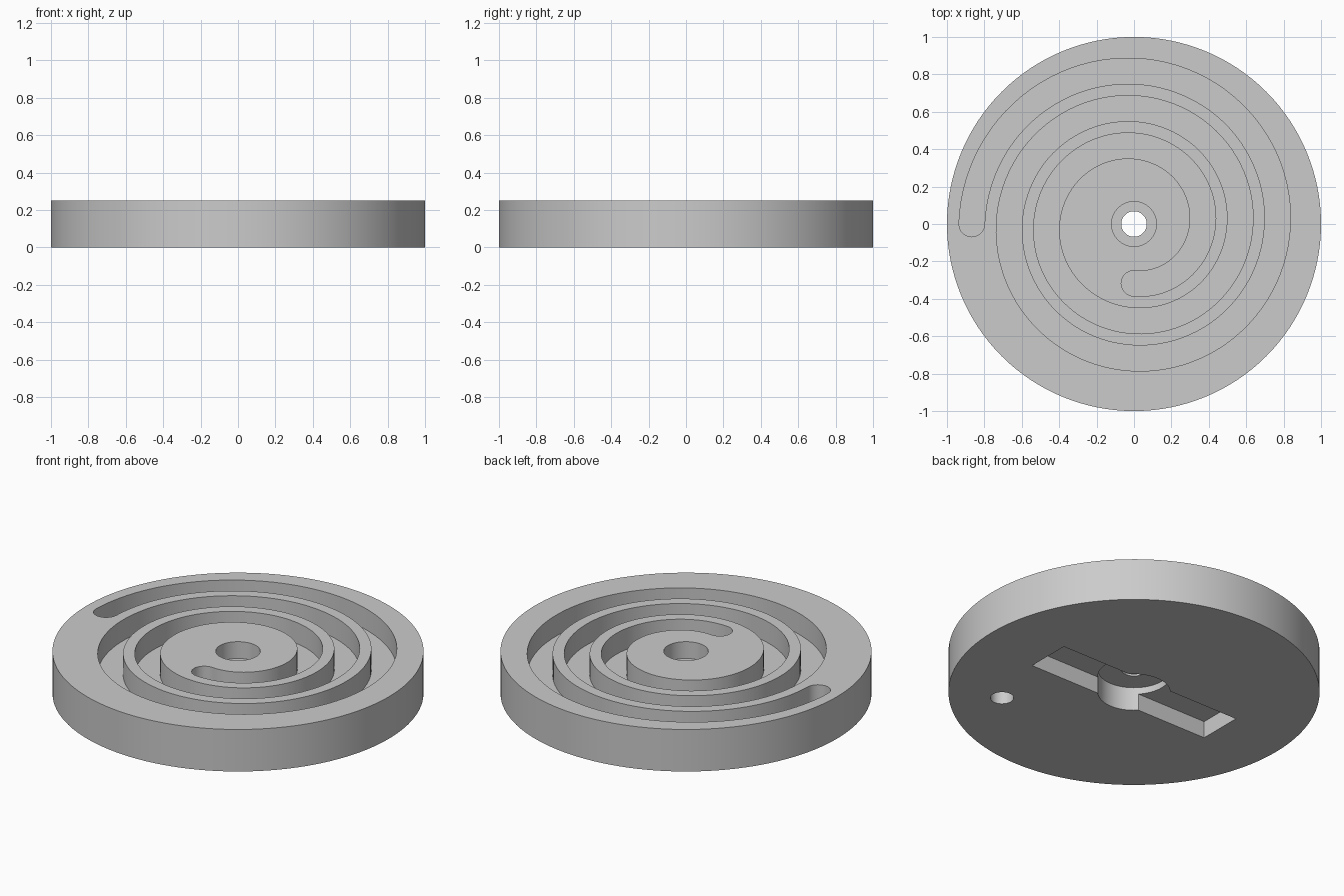
import bpy, bmesh, math

if "Cube" in bpy.data.objects:
    bpy.data.objects.remove(bpy.data.objects["Cube"], do_unlink=True)

HEIGHT = 0.25
TURN = 2 * math.pi

grey = bpy.data.materials.new("plain_grey")
grey.use_nodes = True
grey.diffuse_color = (0.6, 0.6, 0.6, 1)
grey.node_tree.nodes["Principled BSDF"].inputs["Base Color"].default_value = (0.6, 0.6, 0.6, 1)


def prism(name, outline, low, high):
    """Closed upright solid from a flat outline."""
    bm = bmesh.new()
    face = bm.faces.new([bm.verts.new((x, y, low)) for x, y in outline])
    extruded = bmesh.ops.extrude_face_region(bm, geom=[face])["geom"]
    tops = [v for v in extruded if isinstance(v, bmesh.types.BMVert)]
    bmesh.ops.translate(bm, verts=tops, vec=(0, 0, high - low))
    bmesh.ops.recalc_face_normals(bm, faces=bm.faces)
    mesh = bpy.data.meshes.new(name)
    bm.to_mesh(mesh)
    bm.free()
    mesh.materials.append(grey)
    obj = bpy.data.objects.new(name, mesh)
    bpy.context.collection.objects.link(obj)
    return obj


def circle(radius, cx=0, cy=0, count=64):
    return [(cx + radius * math.cos(TURN * i / count),
             cy + radius * math.sin(TURN * i / count)) for i in range(count)]


def spiral_outline(start, end, r0, pitch, half, steps=264, cap=10):
    """Spiral band of constant width with rounded ends."""
    def point(i, offset):
        a = start + (end - start) * i / steps
        r = r0 + pitch * (a - start) / TURN + offset
        return r * math.cos(a), r * math.sin(a)

    def cap_points(i, first):
        cx, cy = point(i, 0)
        return [(cx + half * math.cos(first + math.pi * k / cap),
                 cy + half * math.sin(first + math.pi * k / cap)) for k in range(1, cap)]

    outer = [point(i, half) for i in range(steps + 1)]
    inner = [point(i, -half) for i in range(steps, -1, -1)]
    return outer + cap_points(steps, end) + inner + cap_points(0, start + math.pi)


# Disc body
disc = prism("spiral_disc", circle(1, count=128), 0, HEIGHT)

# Spiral groove and counterbore on top, pockets and blind pin hole underneath
groove = spiral_outline(-math.pi / 2, 5 * math.pi, 0.3175, 0.2, 0.0685)
slot = [(-0.605, -0.133), (0.605, -0.133), (0.605, 0.133), (-0.605, 0.133)]
cutters = [
    prism("groove_cutter", groove, 0.125, 0.4),
    prism("counterbore_cutter", circle(0.12), 0.15, 0.4),
    prism("shaft_hole_cutter", circle(0.068), -0.1, 0.4),
    prism("hub_pocket_cutter", circle(0.195), -0.1, 0.14),
    prism("slot_cutter", slot, -0.1, 0.1),
    prism("pin_hole_cutter", circle(0.063, 0.505, -0.505), -0.1, 0.1),
]
for cutter in cutters:
    mod = disc.modifiers.new(cutter.name, "BOOLEAN")
    mod.operation = "DIFFERENCE"
    mod.solver = "EXACT"
    mod.object = cutter

# Bake the cuts and drop the cutters
bpy.context.view_layer.update()
baked = bpy.data.meshes.new_from_object(disc.evaluated_get(bpy.context.evaluated_depsgraph_get()))
disc.modifiers.clear()
disc.data = baked
for cutter in cutters:
    bpy.data.objects.remove(cutter, do_unlink=True)

# Smooth round walls, keep rims crisp
bpy.ops.object.select_all(action="DESELECT")
disc.select_set(True)
bpy.context.view_layer.objects.active = disc
bpy.ops.object.shade_smooth_by_angle(angle=math.radians(30))
